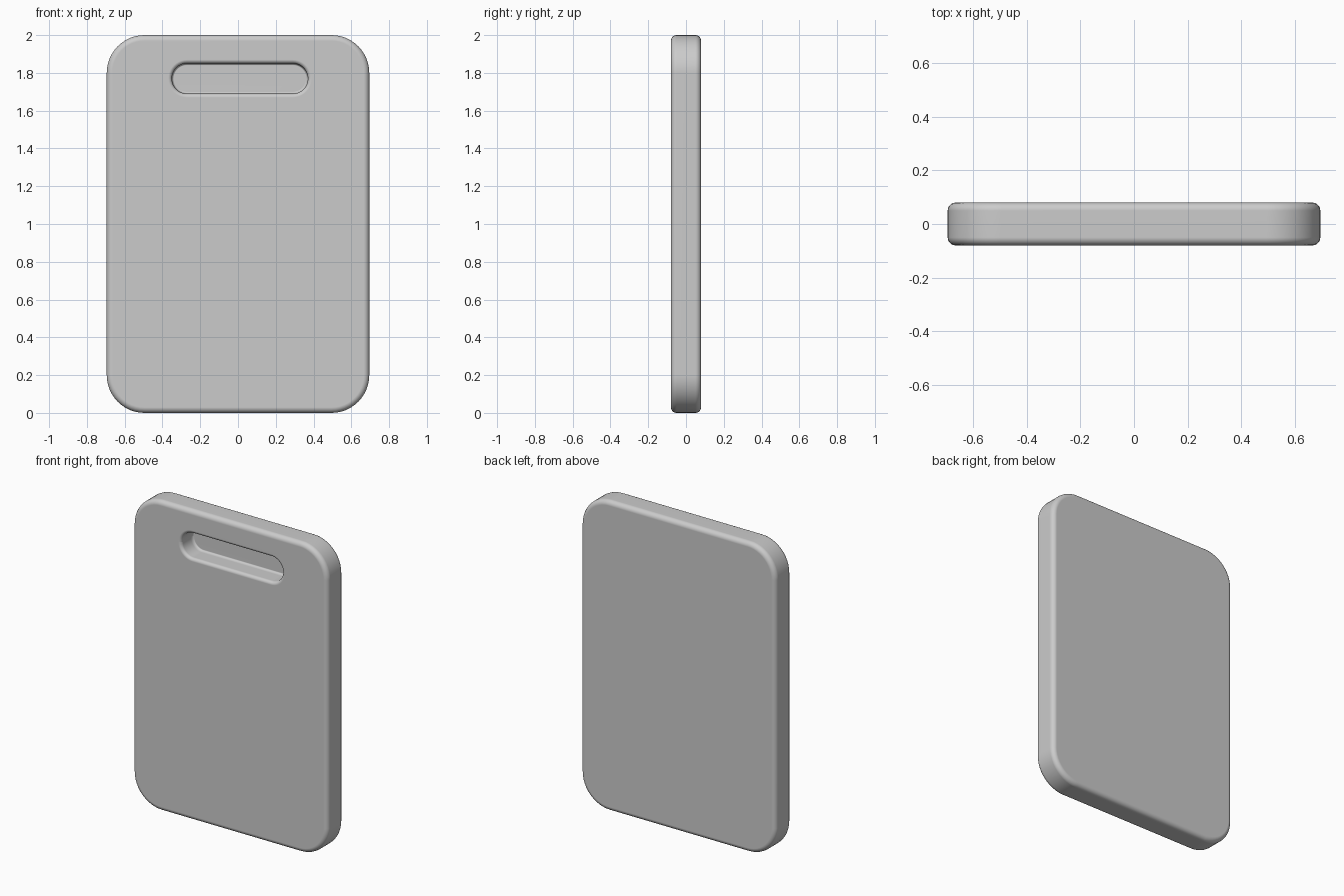
import bpy, bmesh, math

if "Cube" in bpy.data.objects:
    bpy.data.objects.remove(bpy.data.objects["Cube"])


def rounded_ring(hw, hh, r, cx, cz, y, seg):
    """Points of a rounded rectangle in the XZ plane."""
    pts = []
    for i, (sx, sz) in enumerate(((1, 1), (-1, 1), (-1, -1), (1, -1))):
        for k in range(seg + 1):
            a = math.pi / 2 * (i + k / seg)
            pts.append((cx + sx * (hw - r) + r * math.cos(a), y,
                        cz + sz * (hh - r) + r * math.sin(a)))
    return pts


def loft(name, hw, hh, r, cx, cz, levels, seg=12):
    """Loft rounded rectangles through (y, inset) levels and cap both ends."""
    bm = bmesh.new()
    rings = [[bm.verts.new(p) for p in
              rounded_ring(hw - d, hh - d, r - d, cx, cz, y, seg)]
             for y, d in levels]
    for a, b in zip(rings, rings[1:]):
        n = len(a)
        for i in range(n):
            bm.faces.new((a[i], a[(i + 1) % n], b[(i + 1) % n], b[i]))
    bm.faces.new(rings[0])
    bm.faces.new(rings[-1])
    bmesh.ops.remove_doubles(bm, verts=bm.verts, dist=1e-5)
    bmesh.ops.recalc_face_normals(bm, faces=bm.faces)
    mesh = bpy.data.meshes.new(name)
    bm.to_mesh(mesh)
    bm.free()
    ob = bpy.data.objects.new(name, mesh)
    bpy.context.collection.objects.link(ob)
    return ob


def arc(b, steps=5):
    return [(b * (1 - math.sin(math.pi / 2 * k / steps)),
             b * (1 - math.cos(math.pi / 2 * k / steps))) for k in range(steps + 1)]


T = 0.08

# Board slab with rounded front and back edges
edge = [(-T + dy, d) for d, dy in arc(0.03)]
edge = [(-T + 0.03 * (1 - math.cos(math.pi / 2 * k / 5)),
         0.03 * (1 - math.sin(math.pi / 2 * k / 5))) for k in range(6)]
board = loft("board", 0.695, 1.0, 0.2, 0, 1.0,
             edge + [(-y, d) for y, d in reversed(edge)])

# Blind handle slot: flared rim, straight wall, filleted floor
rim = [(-T + 0.02 * math.sin(math.pi / 2 * k / 4),
        0.02 * (1 - math.cos(math.pi / 2 * (1 - k / 4)))) for k in range(5)]
b = 0.02
rim = [(-T + b * (1 - math.cos(math.pi / 2 * k / 4)),
        b * math.sin(math.pi / 2 * k / 4)) for k in range(5)]
floor_y = 0.04
fillet = [(floor_y - b * (1 - math.sin(math.pi / 2 * k / 4)),
           b + 0.01 * (1 - math.cos(math.pi / 2 * k / 4))) for k in range(5)]
cutter = loft("slot_cutter", 0.38, 0.10, 0.0995, 0.01, 1.77,
              [(-T - 0.05, 0)] + rim + fillet, seg=10)
cutter.hide_render = True
cutter.hide_set(True)

cut = board.modifiers.new("handle_slot", 'BOOLEAN')
cut.operation = 'DIFFERENCE'
cut.solver = 'EXACT'
cut.object = cutter

# Smooth shading with flat broad faces
bpy.context.view_layer.objects.active = board
board.select_set(True)
bpy.ops.object.modifier_apply(modifier="handle_slot")
bpy.data.objects.remove(cutter)
bpy.ops.object.shade_smooth_by_angle(angle=math.radians(40))
wn = board.modifiers.new("weighted_normals", 'WEIGHTED_NORMAL')
wn.keep_sharp = True
